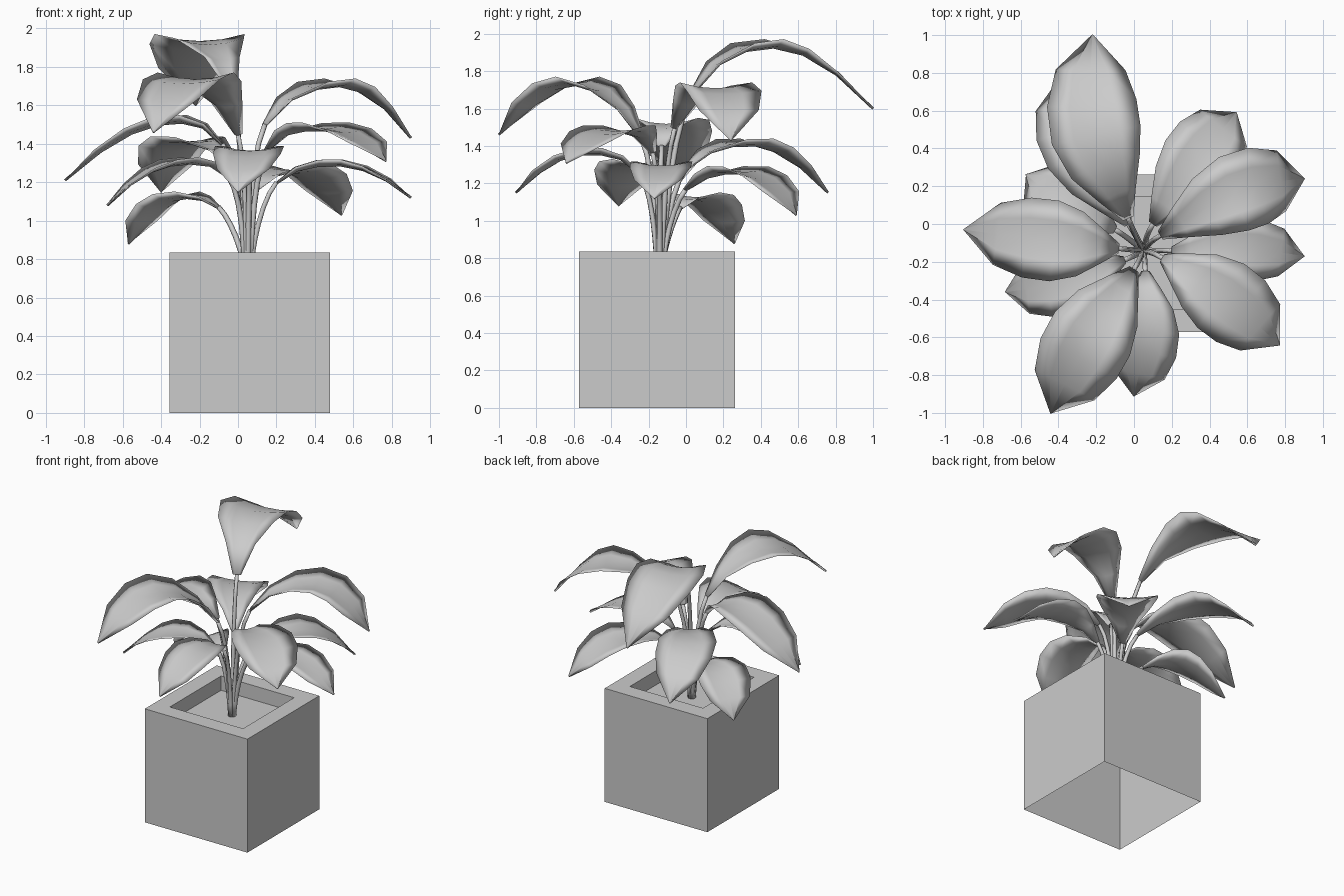
import bpy
import bmesh
import math
from mathutils import Vector

if "Cube" in bpy.data.objects:
    bpy.data.objects.remove(bpy.data.objects["Cube"], do_unlink=True)

grey = bpy.data.materials.new("plain_grey")
grey.use_nodes = True
grey.diffuse_color = (0.6, 0.6, 0.6, 1)
grey.node_tree.nodes["Principled BSDF"].inputs["Base Color"].default_value = grey.diffuse_color


def finish(name, bm, smooth):
    """Turn a bmesh into a named object with the shared material."""
    bmesh.ops.recalc_face_normals(bm, faces=bm.faces)
    for face in bm.faces:
        face.smooth = smooth
    mesh = bpy.data.meshes.new(name)
    bm.to_mesh(mesh)
    bm.free()
    mesh.materials.append(grey)
    obj = bpy.data.objects.new(name, mesh)
    bpy.context.collection.objects.link(obj)


def skin(bm, rows):
    """Join neighbouring rings of vertices with quads and cap both ends."""
    for a, b in zip(rows, rows[1:]):
        for i in range(len(a)):
            j = (i + 1) % len(a)
            bm.faces.new((a[i], a[j], b[j], b[i]))
    bm.faces.new(rows[0])
    bm.faces.new(rows[-1])


def hermite(p, q, tp, tq, t):
    """Point on a cubic between p and q with end tangents tp and tq."""
    s = 1 - t
    return (p * (1 + 2 * t) * s * s + tp * t * s * s
            + q * (3 - 2 * t) * t * t - tq * s * t * t)


def direction(path, i):
    return path[min(i + 1, len(path) - 1)] - path[max(i - 1, 0)]


# Square planter, open underneath, with a recessed soil floor
def make_planter(centre, width, height, wall, depth):
    bm = bmesh.new()
    bmesh.ops.create_cube(bm, size=1)
    for v in bm.verts:
        v.co = Vector((v.co.x * width, v.co.y * width, (v.co.z + 0.5) * height)) + centre
    by_height = sorted(bm.faces, key=lambda f: f.calc_center_median().z)
    bottom, top = by_height[0], by_height[-1]
    bmesh.ops.inset_region(bm, faces=[top], thickness=wall, use_even_offset=True)
    floor = bmesh.ops.extrude_face_region(bm, geom=[top])["geom"]
    bmesh.ops.translate(bm, vec=(0, 0, -depth),
                        verts=[g for g in floor if isinstance(g, bmesh.types.BMVert)])
    bmesh.ops.delete(bm, geom=[top, bottom], context="FACES")
    finish("planter", bm, False)


# Tapered stalk swept along a path
def make_stalk(name, path, sides=6, thick=0.016, thin=0.013):
    bm = bmesh.new()
    rows = []
    for i, p in enumerate(path):
        turn = direction(path, i).to_track_quat("Z", "Y")
        radius = thick + (thin - thick) * i / (len(path) - 1)
        rows.append([])
        for k in range(sides):
            a = math.tau * k / sides
            ring = Vector((math.cos(a), math.sin(a), 0)) * radius
            rows[-1].append(bm.verts.new(p + turn @ ring))
    skin(bm, rows)
    finish(name, bm, True)


# Arched blade with a thin lens section: cupped near the stalk, pointed at the tip
OUTLINE = (0.12, 0.42, 0.8, 1, 0.99, 0.77, 0.02)


def make_blade(name, path, width, sides=8, thick=0.007):
    bm = bmesh.new()
    rows = []
    for i, p in enumerate(path):
        along = direction(path, i)
        side = along.cross(Vector((0, 0, 1))).normalized()
        normal = side.cross(along).normalized()
        half = width / 2 * OUTLINE[i]
        cup = half * 0.32 * (1 - i / len(path))
        rows.append([])
        for k in range(sides):
            a = math.tau * k / sides
            s = math.cos(a) * abs(math.cos(a))
            lift = cup * (s * s - 0.75) + thick * math.sin(a)
            rows[-1].append(bm.verts.new(p + side * half * s + normal * lift))
    skin(bm, rows)
    finish(name, bm, True)


# Blade start, crest and tip, then blade width
LEAVES = {
    "tall_back": ((-0.03, 0.03, 1.68), (-0.2, 0.47, 1.96), (-0.22, 1, 1.6), 0.48),
    "low_back": ((-0.03, 0, 1.28), (-0.28, 0.38, 1.43), (-0.4, 0.76, 1.15), 0.39),
    "back_left": ((0.1, 0, 1.17), (0.33, 0.32, 1.28), (0.54, 0.59, 1.03), 0.41),
    "upper_left": ((0.14, -0.06, 1.5), (0.53, 0.16, 1.73), (0.9, 0.24, 1.43), 0.42),
    "lower_left": ((0.2, -0.14, 1.2), (0.54, -0.13, 1.31), (0.9, -0.17, 1.12), 0.33),
    "front_left": ((0.15, -0.18, 1.37), (0.46, -0.38, 1.5), (0.77, -0.64, 1.31), 0.42),
    "low_front": ((0.06, -0.25, 1.26), (0.06, -0.57, 1.38), (0, -0.91, 1.15), 0.36),
    "upper_front": ((0, -0.24, 1.45), (-0.22, -0.58, 1.76), (-0.44, -1, 1.46), 0.46),
    "upper_right": ((-0.08, -0.13, 1.4), (-0.42, -0.09, 1.53), (-0.9, -0.03, 1.21), 0.43),
    "lower_right": ((-0.05, -0.19, 1.23), (-0.36, -0.3, 1.31), (-0.68, -0.36, 1.08), 0.34),
    "back_right": ((-0.1, -0.03, 1.07), (-0.35, 0.1, 1.13), (-0.57, 0.26, 0.88), 0.36),
}
ROOT = Vector((0.05, -0.14, 0.725))

make_planter(Vector((0.06, -0.155, 0)), 0.835, 0.835, 0.12, 0.105)

for name, (start, crest, tip, width) in LEAVES.items():
    start, crest, tip = Vector(start), Vector(crest), Vector(tip)
    lean = Vector((start.x - ROOT.x, start.y - ROOT.y, 0))
    root = ROOT + lean.normalized() * 0.012
    t_root = Vector((0, 0, start.z - root.z)) + lean * 0.3
    t_start = (crest - root) / 2
    t_crest = (tip - start) / 2
    t_tip = (tip - crest) * 2 - t_crest

    stalk = [hermite(root, start, t_root, t_start, i / 6) for i in range(7)]
    rise = [hermite(start, crest, t_start, t_crest, i / 3) for i in range(3)]
    fall = [hermite(crest, tip, t_crest, t_tip, i / 3) for i in range(4)]
    make_stalk(name + "_stalk", stalk)
    make_blade(name + "_leaf", rise + fall, width)
